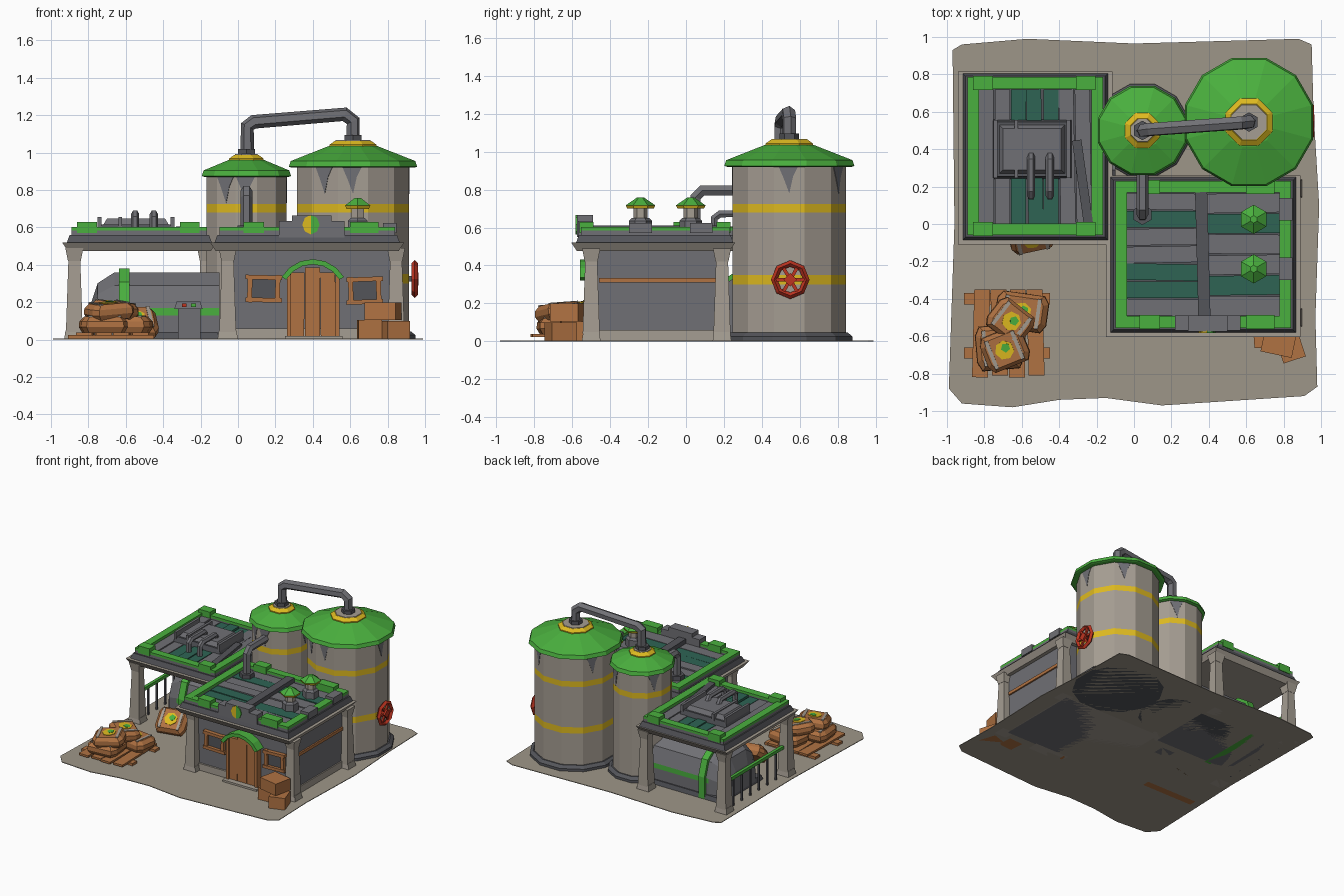
import bpy, bmesh, math, random
from math import sin, cos, pi, radians
from mathutils import Vector, Matrix, Euler

if "Cube" in bpy.data.objects:
    bpy.data.objects.remove(bpy.data.objects["Cube"])

random.seed(4)

def colour(name, r, g, b):
    m = bpy.data.materials.new(name)
    m.diffuse_color = [((c / 255 + 0.055) / 1.055) ** 2.4 for c in (r, g, b)] + [1]
    m.use_nodes = True
    m.node_tree.nodes["Principled BSDF"].inputs["Base Color"].default_value = m.diffuse_color
    return m

STONE = colour("warm stone", 165, 157, 146)
GROUND = colour("ground", 158, 150, 136)
GREY = colour("metal grey", 112, 112, 117)
DARK = colour("dark grey", 84, 85, 90)
GREEN = colour("green", 74, 176, 62)
TEAL = colour("teal", 46, 100, 84)
YELLOW = colour("yellow", 222, 186, 32)
WOOD = colour("wood brown", 176, 114, 66)
RED = colour("red", 190, 52, 32)

def loft(name, rings, mat, bands=None, extra=None):
    """Bridge a list of equal rings, cap the ends; bands maps band number to the extra colour."""
    bm = bmesh.new()
    vs = [[bm.verts.new(p) for p in r] for r in rings]
    n = len(rings[0])
    for k in range(len(vs) - 1):
        for i in range(n):
            j = (i + 1) % n
            f = bm.faces.new((vs[k][i], vs[k][j], vs[k + 1][j], vs[k + 1][i]))
            f.material_index = 1 if bands and k in bands else 0
    bm.faces.new(vs[0])
    bm.faces.new(vs[-1])
    bmesh.ops.recalc_face_normals(bm, faces=bm.faces)
    me = bpy.data.meshes.new(name)
    bm.to_mesh(me)
    bm.free()
    me.materials.append(mat)
    if extra:
        me.materials.append(extra)
    ob = bpy.data.objects.new(name, me)
    bpy.context.collection.objects.link(ob)
    return ob

def lathe(name, x, y, profile, mat, n=12, bands=None, extra=None):
    rings = [[(x + r * cos((i + .5) * 2 * pi / n), y + r * sin((i + .5) * 2 * pi / n), z)
              for i in range(n)] for r, z in profile]
    return loft(name, rings, mat, bands, extra)

def box(name, x, y, z, mat, rot=(0, 0, 0), low=0, high=0):
    """Box from (min, max) ranges; low / high pull in the bottom / top edges."""
    c = Vector([(a[0] + a[1]) / 2 for a in (x, y, z)])
    h = [(a[1] - a[0]) / 2 for a in (x, y, z)]
    R = Euler([radians(a) for a in rot]).to_matrix()
    rings = [[c + R @ Vector((sx * (h[0] - t), sy * (h[1] - t), s * h[2]))
              for sx, sy in ((-1, -1), (1, -1), (1, 1), (-1, 1))] for s, t in ((-1, low), (1, high))]
    return loft(name, rings, mat)

def tube(name, pts, r, mat):
    cu = bpy.data.curves.new(name, 'CURVE')
    cu.dimensions = '3D'
    cu.bevel_depth, cu.bevel_resolution, cu.use_fill_caps = r, 1, True
    sp = cu.splines.new('POLY')
    sp.points.add(len(pts) - 1)
    for p, q in zip(sp.points, pts):
        p.co = (*q, 1)
    tmp = bpy.data.objects.new(name + "_path", cu)
    bpy.context.collection.objects.link(tmp)
    me = bpy.data.meshes.new_from_object(tmp.evaluated_get(bpy.context.evaluated_depsgraph_get()))
    bpy.data.objects.remove(tmp)
    me.materials.clear()
    me.materials.append(mat)
    for f in me.polygons:
        f.use_smooth = False
    bpy.context.collection.objects.link(bpy.data.objects.new(name, me))

# ground plate
edge = [(-.97, .93), (-.92, .96), (-.57, .99), (0, .965), (.88, .99), (.95, .96), (.96, .6), (.99, .1), (.97, -.5),
        (.98, -.87), (.91, -.92), (.15, -.97), (-.15, -.93), (-.4, -.94), (-.65, -.98), (-.92, -.96), (-.99, -.88), (-.96, 0)]
loft("ground", [[(x, y, z) for x, y in edge] for z in (0, .005)], GROUND)

# storage tanks
TANKS = (("big_tank", .615, .545, .31, .355, .92, 1.035, .135, {2, 4}),
         ("small_tank", .045, .50, .222, .247, .87, .96, .1, {4}))
for name, x, y, r, rr, ze, zt, rc, bands in TANKS:
    lathe(name, x, y, [(r, .03), (r, .30), (r, .35), (r, .68), (r, .725), (r, ze + .02)],
          STONE, bands={b - 1 for b in bands}, extra=YELLOW)
    lathe(name + "_base", x, y, [(r + .035, 0), (r + .035, .025), (r + .01, .045)], DARK)
    lathe(name + "_roof", x, y, [(rr - .015, ze), (rr, ze + .005), (rr - .01, ze + .035), (rc, zt)], GREEN)
    lathe(name + "_collar", x, y, [(rc, zt - .012), (rc, zt + .008), (rc - .03, zt + .028)], YELLOW, 8)
    lathe(name + "_collar_top", x, y, [(rc - .03, zt + .02), (rc - .035, zt + .032)], STONE, 8)
    lathe(name + "_pipe_foot", x, y, [(.052, zt + .02), (.052, zt + .06)], DARK, 6)
    for a in (0, -90, 60, -120, 150):   # worn streaks below the roof rim
        R = Matrix.Rotation(radians(a), 3, 'Z')
        d = r * cos(pi / 12)
        loft(name + "_streak", [[Vector((x, y, 0)) + R @ Vector((d + o, s, z)) for s, z in
             ((-.06, ze + .01), (-.03, ze - .06), (0, ze - .14), (.02, ze - .05), (.05, ze + .01))]
             for o in (-.002, .003)], GREY)
tube("tank_top_pipe", [(.05, .5, .97), (.05, .5, 1.14), (.085, .505, 1.165), (.57, .54, 1.205),
                       (.615, .545, 1.17), (.615, .545, 1.04)], .038, GREY)

# hand wheel on the big tank
c = (.945, .55, .325)
bpy.ops.mesh.primitive_torus_add(location=c, rotation=(0, pi / 2, 0), major_segments=8, minor_segments=4,
                                 major_radius=.085, minor_radius=.017)
bpy.context.object.name = "valve_rim"
bpy.context.object.data.materials.append(RED)
for k in range(3):
    box("valve_spoke", (.938, .952), (c[1] - .085, c[1] + .085), (c[2] - .009, c[2] + .009), RED, (60 * k, 0, 0))
box("valve_hub", (.93, .965), (.525, .575), (.3, .35), RED, (45, 0, 0))
box("valve_axle", (.88, .94), (.535, .565), (.31, .34), DARK)

# hall walls and skirting
box("hall_walls", (-.05, .83), (-.48, .2), (0, .5), GREY)
box("hall_skirting", (-.06, .84), (-.495, .21), (0, .06), STONE)
box("side_trim", (.82, .842), (-.46, .16), (.31, .335), WOOD)

# posts
for x, y in ((-.055, -.5), (.845, -.5), (.845, .19), (-.055, .19), (-.875, -.045), (-.875, .755), (-.17, .755)):
    box("post_foot", (x - .055, x + .055), (y - .05, y + .05), (0, .05), STONE, high=.008)
    box("post", (x - .045, x + .045), (y - .045, y + .045), (.04, .42), STONE, high=.013)
    box("post_head", (x - .048, x + .048), (y - .048, y + .048), (.42, .49), STONE, low=.014)

def roof(name, x0, x1, y0, y1):
    """Cornice, slab and parapet with a green coping; the range is the coping's outer edge."""
    box(name + "_cornice", (x0 - .05, x1 + .05), (y0 - .05, y1 + .03), (.475, .52), STONE, low=.03)
    box(name + "_slab", (x0 - .025, x1 + .025), (y0 - .025, y1 + .02), (.52, .56), DARK, high=.015)
    w = .062
    for i, (a, b) in enumerate((((x0, x1), (y0, y0 + w)), ((x0, x1), (y1 - w, y1)),
                                ((x0, x0 + w), (y0, y1)), ((x1 - w, x1), (y0, y1)))):
        box(name + "_parapet", a, b, (.55, .583), GREY)
        box(name + "_coping", a, b, (.583, .602 + .0005 * i), GREEN)

roof("hall_roof", -.1, .84, -.555, .23)
roof("canopy_roof", -.89, -.165, -.06, .785)

# raised coping blocks
for x0, x1, y in ((.03, .14, -.562), (.6, .75, -.562), (.03, .14, .16), (.6, .75, .16), (-.86, -.755, -.065),
                  (-.31, -.205, -.065), (-.86, -.755, .717), (-.31, -.205, .717)):
    box("coping_block", (x0, x1), (y, y + .075), (.57, .63), GREEN)
for y in (-.3, .02):
    box("side_block", (.775, .848), (y, y + .12), (.57, .625), GREY)

# front sign with a plain two-colour disc
box("sign_board", (.22, .57), (-.57, -.49), (.54, .635), GREY)
box("sign_board_crest", (.29, .5), (-.575, -.49), (.55, .665), GREY)
for nm, s, m in (("disc_left", -1, YELLOW), ("disc_right", 1, GREEN)):
    loft("sign_" + nm, [[(.39 + s * .046 * sin(a * pi / 4), y, .615 + .052 * cos(a * pi / 4)) for a in range(5)]
                        for y in (-.582, -.57)], m)

# roof planks
def planks(name, a0, a1, b0, b1, n, teal, along_x):
    w = (b1 - b0) / n
    for i in range(n):
        p, q = (a0, a1), (b0 + i * w, b0 + (i + 1) * w - .006)
        t = random.uniform(-1.2, 1.2)
        z = (.545, .572 + random.uniform(0, .012))
        box(name, *((p, q) if along_x else (q, p)), z, TEAL if i in teal else GREY, (0, 0, t))

planks("hall_plank_left", -.04, .35, -.49, .17, 7, {1, 2, 5}, True)
planks("hall_plank_right", .39, .78, -.49, .17, 6, {1, 4}, True)
box("hall_roof_beam", (.335, .4), (-.49, .17), (.56, .61), DARK, (0, 0, 1.5))
planks("canopy_plank", 0, .72, -.83, -.225, 7, {2, 3, 4}, False)
box("canopy_roof_beam", (-.3, -.25), (.0, .45), (.56, .605), DARK, (0, 0, 8))

# roof vents
for y in (-.24, .025):
    lathe("vent_base", .64, y, [(.06, .57), (.06, .635), (.045, .65)], GREY, 6)
    lathe("vent_stem", .64, y, [(.038, .64), (.038, .71)], STONE, 6)
    lathe("vent_cap", .64, y, [(.07, .7), (.078, .717), (.02, .757)], GREEN, 6, bands={0}, extra=YELLOW)

# roof pipe into the small tank
tube("roof_pipe", [(.045, .05, .57), (.045, .05, .76), (.045, .085, .795), (.045, .31, .795)], .032, GREY)
lathe("roof_pipe_foot", .045, .05, [(.055, .57), (.055, .61)], DARK, 6)

# cooling unit on the canopy
box("cooler_base", (-.76, -.33), (.24, .56), (.56, .615), DARK, high=.015)
box("cooler_top", (-.72, -.37), (.27, .53), (.615, .648), GREY, high=.02)
for x in (-.75, -.64, -.36):
    box("cooler_rib", (x, x + .02), (.245, .555), (.6, .655), GREY)
for x in (-.55, -.45):
    tube("cooler_pipe", [(x, .15, .57), (x, .15, .65), (x, .18, .672), (x, .34, .672), (x, .37, .63)], .022, GREY)

# horizontal boiler under the canopy
half = [(.25, 0), (.25, .13), (.25, .17), (.21, .29), (.11, .36)]
prof = half + [(-y, z) for y, z in reversed(half)]
boiler = loft("boiler", [[(x, .4 + y * s, z * t) for y, z in prof] for x, s, t in
              ((-.785, .7, .55), (-.75, .88, .84), (-.66, 1, 1), (-.1, 1, 1))], GREY, extra=GREEN)
for f in boiler.data.polygons:          # green waist stripe
    if abs(f.normal.y) > .9 and .13 < f.center.z < .17 and f.center.x > -.7:
        f.material_index = 1
loft("boiler_band", [[(x, .4 + y * 1.08, z * 1.06) for y, z in prof] for x in (-.635, -.58)], GREEN)
box("boiler_base", (-.79, -.1), (.13, .67), (0, .04), DARK, high=.01)

# control cabinet
box("cabinet", (-.32, -.2), (.0, .09), (0, .185), GREY)
box("cabinet_head", (-.34, -.19), (-.01, .1), (.165, .205), GREY, high=.012)
box("cabinet_lamp_red", (-.3, -.275), (-.017, -.01), (.175, .193), RED)
box("cabinet_lamp_green", (-.25, -.225), (-.017, -.01), (.175, .193), GREEN)

# side railing
box("rail", (-.885, -.86), (0, .72), (.225, .25), GREEN)
for k in range(6):
    box("baluster", (-.88, -.866), (.08 + k * .11, .094 + k * .11), (0, .23), DARK)

# door with arch
for k in range(3):
    x = .275 + k * .083
    box("door_plank", (x, x + .08), (-.515, -.47), (.015, (.36, .385, .36)[k]), WOOD, (0, (.6, 0, -.5)[k], 0))
for x in (.262, .522):
    box("door_jamb", (x, x + .022), (-.53, -.47), (0, .36), WOOD)
box("door_step", (.25, .56), (-.56, -.47), (0, .02), STONE)
rings = []
for k in range(7):
    a = radians(150 - 20 * k)
    rings.append([(.4 + r * cos(a) * .94, y, .24 + r * sin(a) * .93) for r, y in
                  ((.175, -.47), (.175, -.56), (.205, -.56), (.205, -.47))])
loft("door_arch", rings, GREEN)

# windows
for x0, x1, z0, t in ((.05, .225, .2, 1.5), (.59, .765, .19, -2)):
    z1 = z0 + .145
    box("window_pane", (x0 + .02, x1 - .02), (-.488, -.47), (z0 + .02, z1 - .02), DARK)
    for x in (x0, x1 - .026):
        box("window_side", (x, x + .026), (-.507, -.47), (z0, z1), WOOD, (0, t, 0))
    for z in (z0, z1 - .024):
        box("window_rail", (x0 - .01, x1 + .01), (-.512, -.47), (z, z + .024), WOOD, (0, t, 0))

# cardboard boxes by the door
box("carton_left", (.64, .765), (-.66, -.54), (0, .105), WOOD, (0, 0, 4))
box("carton_right", (.775, .9), (-.73, -.59), (0, .1), WOOD, (0, 0, 18))
box("carton_top", (.69, .86), (-.7, -.55), (.105, .2), WOOD, (0, 0, -12))

# pallet
for y in (-.43, -.72):
    box("pallet_runner", (-.91, -.45), (y, y + .06), (0, .025), WOOD)
for k in range(4):
    x = -.86 + k * .097
    box("pallet_board", (x, x + .085), (-.82 + .01 * (k % 2), -.35), (.022, .038), WOOD, (0, 0, (-1.5, 1, -.5, 1.5)[k]))

def sack(loc, size, rot):
    M = Matrix.Translation(loc) @ Euler([radians(a) for a in rot]).to_matrix().to_4x4()
    a, b, h = [s / 2 for s in size]
    parts = [loft("sack", [[(sx * a * t, sy * b * t, z) for sx, sy in ((-1, -.6), (-.8, -1), (.8, -1), (1, -.6),
             (1, .6), (.8, 1), (-.8, 1), (-1, .6))] for z, t in ((-h, .85), (-h * .3, 1), (h * .4, .98), (h, .78))], WOOD)]
    for x in (-.62 * a, .62 * a):
        parts.append(box("sack_strap", (x - .01, x + .01), (-b * .8, b * .8), (h - .004, h + .004), STONE))
    parts.append(lathe("sack_patch", 0, 0, [(.052, h - .002), (.052, h + .004)], YELLOW, 7))
    parts.append(lathe("sack_spot", .01, .01, [(.026, h), (.026, h + .007)], GREEN, 5))
    for p in parts:
        p.matrix_world = M

# sacks on the pallet, and one leaning by the boiler
sack((-.72, -.66, .08), (.25, .24, .09), (0, 0, 5))
sack((-.6, -.47, .08), (.28, .2, .09), (0, 0, -8))
sack((-.69, -.67, .155), (.24, .2, .085), (4, -5, 22))
sack((-.66, -.52, .16), (.23, .19, .085), (-4, 5, -38))
sack((-.55, -.06, .09), (.24, .2, .09), (42, 0, 12))
